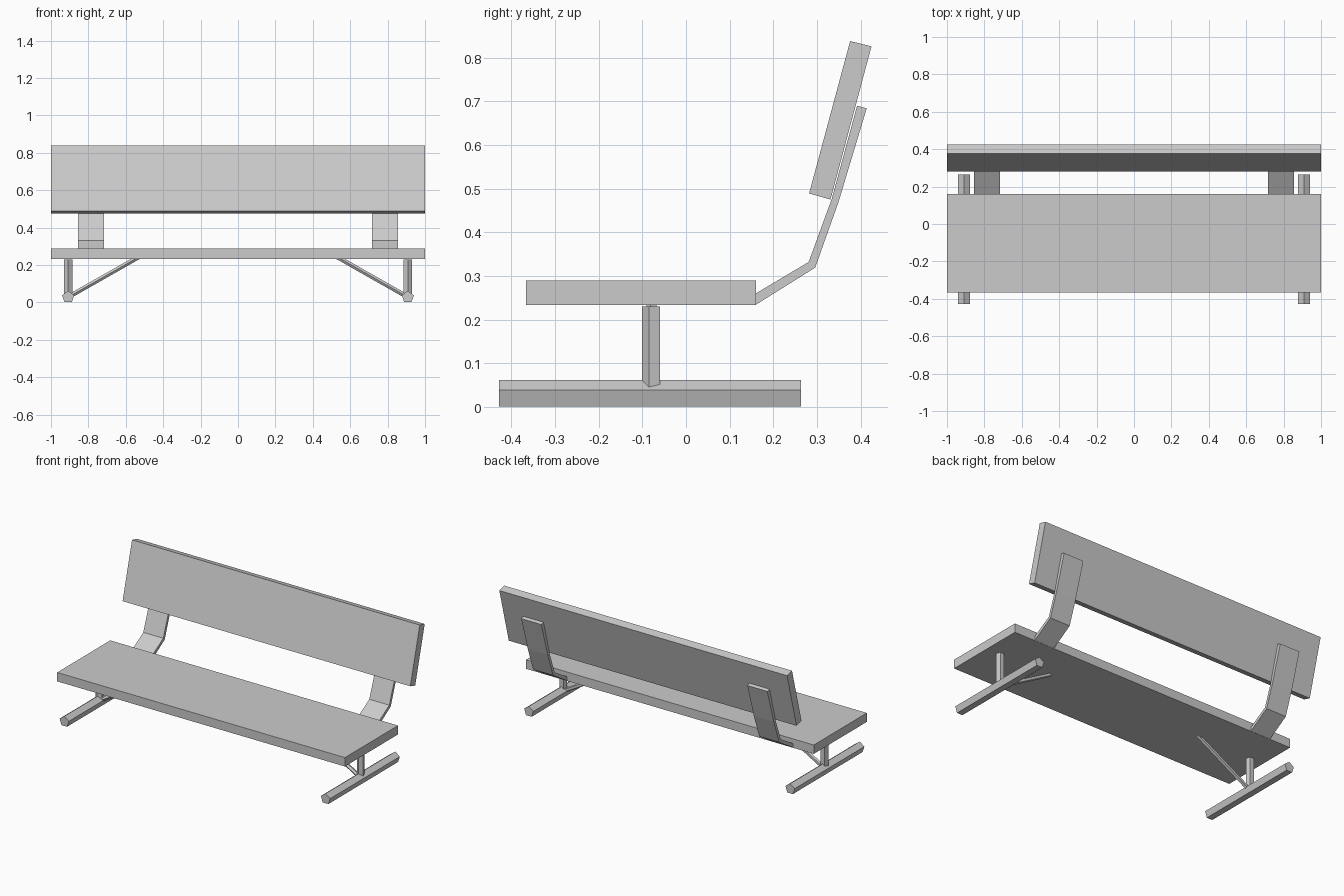
import bpy
import bmesh
from math import cos, sin, radians
from mathutils import Vector, Matrix

cube = bpy.data.objects.get("Cube")
if cube:
    bpy.data.objects.remove(cube, do_unlink=True)

grey = bpy.data.materials.new("plain grey")
grey.use_nodes = True
colour = (0.6, 0.6, 0.6, 1)
grey.diffuse_color = colour
grey.node_tree.nodes["Principled BSDF"].inputs["Base Color"].default_value = colour


def prism(name, outline, shift):
    """Extrude a closed outline of 3D points along the shift vector."""
    bm = bmesh.new()
    face = bm.faces.new([bm.verts.new(p) for p in outline])
    grown = bmesh.ops.extrude_face_region(bm, geom=[face], use_keep_orig=True)
    moved = [v for v in grown["geom"] if isinstance(v, bmesh.types.BMVert)]
    bmesh.ops.translate(bm, verts=moved, vec=shift)
    bmesh.ops.recalc_face_normals(bm, faces=bm.faces)
    mesh = bpy.data.meshes.new(name)
    bm.to_mesh(mesh)
    bm.free()
    mesh.materials.append(grey)
    obj = bpy.data.objects.new(name, mesh)
    bpy.context.collection.objects.link(obj)
    return obj


def slab(name, profile, x0, x1):
    """Side profile of (y, z) points, stretched across x."""
    return prism(name, [(x0, y, z) for y, z in profile], (x1 - x0, 0, 0))


def bar(name, start, end, radius, corner):
    """Five-sided bar whose first corner points along the corner vector."""
    start, end, corner = Vector(start), Vector(end), Vector(corner)
    axis = (end - start).normalized()
    u = (corner - axis * corner.dot(axis)).normalized()
    ring = [start + radius * (Matrix.Rotation(radians(72 * k), 3, axis) @ u)
            for k in range(5)]
    return prism(name, ring, end - start)


# Seat and backrest boards
slab("seat", [(-.367, .233), (.16, .233), (.16, .289), (-.367, .289)], -1, 1)
slab("backrest", [(.282, .489), (.331, .475), (.425, .826), (.376, .838)], -1, 1)

# Bent strip that carries the backrest
strip = [(.16, .26), (.16, .234), (.296, .319), (.349, .468),
         (.414, .684), (.392, .69), (.334, .477), (.281, .332)]

for side, s in (("left", 1), ("right", -1)):
    slab(side + "_back_bracket", strip, s * .716, s * .855)
    # Floor bar, upright post and diagonal brace
    x = s * .908
    bar(side + "_foot", (x, -.428, .028), (x, .264, .028), .0335, (0, 0, 1))
    bar(side + "_post", (x, -.078, .03), (x, -.078, .23), .0232, (0, -1, 0))
    bar(side + "_brace", (s * .905, -.078, .03), (s * .53, -.078, .243),
        .0125, (0, -1, 0))
